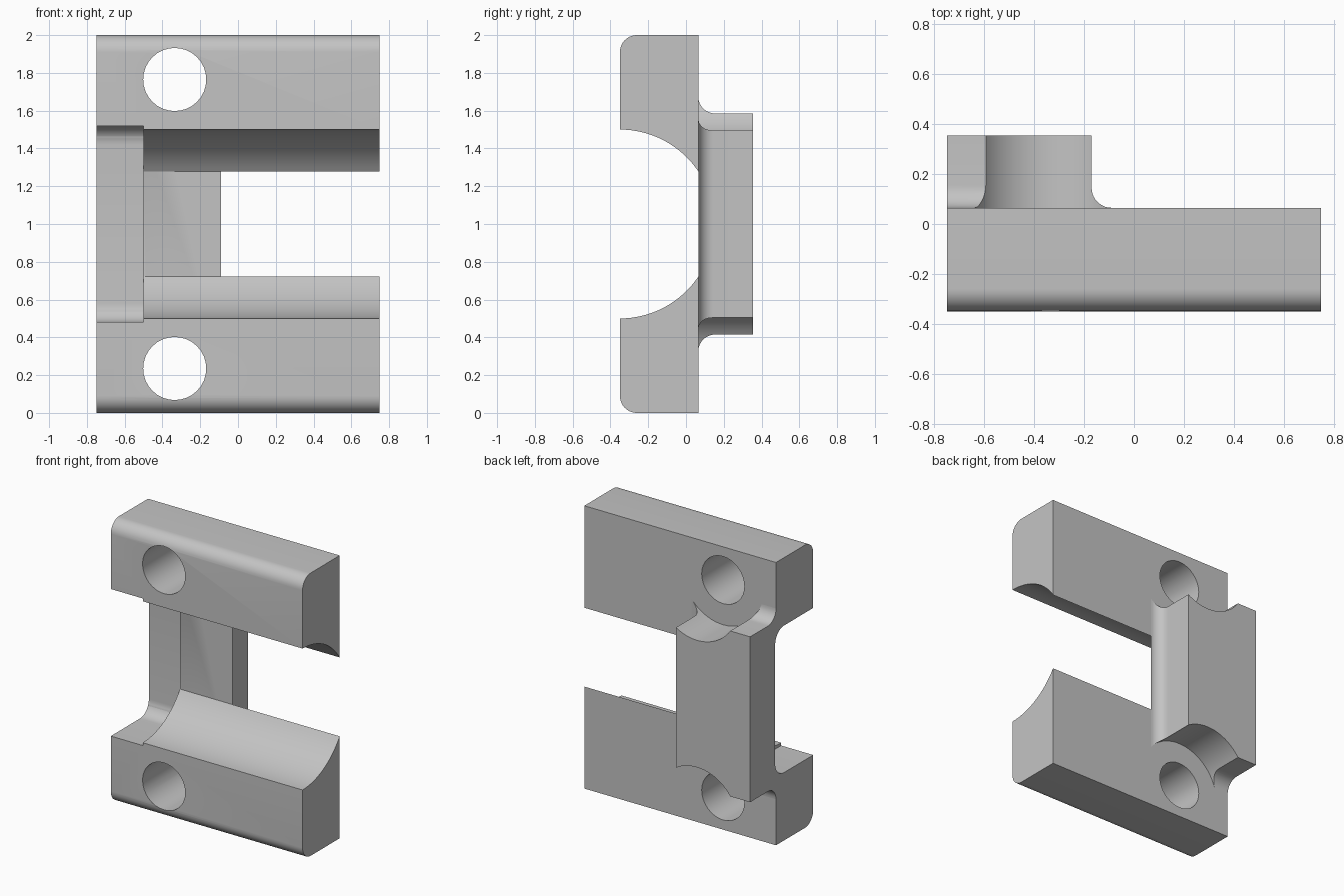
import bpy
import bmesh
from math import cos, sin, radians
from mathutils import Vector

cube = bpy.data.objects.get("Cube")
if cube:
    bpy.data.objects.remove(cube, do_unlink=True)

# Main dimensions
HALF_W = 0.75
FRONT, SEAT, BACK = -0.35, 0.065, 0.355
MID = 1.0
HOLE_X, HOLE_Z = -0.335, 1.765
POCKET_X = -0.5

metal = bpy.data.materials.new("plain grey")
metal.use_nodes = True
GREY = (0.55, 0.55, 0.55, 1)
metal.diffuse_color = GREY
metal.node_tree.nodes["Principled BSDF"].inputs["Base Color"].default_value = GREY


def arc(cx, cy, r, start, end, steps=10):
    """Points along a circular arc, angles in degrees."""
    angles = [radians(start + (end - start) * i / steps) for i in range(steps + 1)]
    return [(cx + r * cos(a), cy + r * sin(a)) for a in angles]


def prism(name, outline, axis, low, high):
    """Extrude a flat outline along the x, y or z axis."""
    place = {"x": lambda p, t: (t, p[0], p[1]),
             "y": lambda p, t: (p[0], t, p[1]),
             "z": lambda p, t: (p[0], p[1], t)}[axis]
    bm = bmesh.new()
    face = bm.faces.new([bm.verts.new(place(p, low)) for p in outline])
    grown = bmesh.ops.extrude_face_region(bm, geom=[face])
    moved = [g for g in grown["geom"] if isinstance(g, bmesh.types.BMVert)]
    shift = Vector(place((0, 0), high - low))
    bmesh.ops.translate(bm, verts=moved, vec=shift)
    bmesh.ops.recalc_face_normals(bm, faces=bm.faces)
    mesh = bpy.data.meshes.new(name)
    bm.to_mesh(mesh)
    bm.free()
    mesh.materials.append(metal)
    obj = bpy.data.objects.new(name, mesh)
    bpy.context.collection.objects.link(obj)
    return obj


def activate(obj):
    bpy.ops.object.select_all(action="DESELECT")
    obj.select_set(True)
    bpy.context.view_layer.objects.active = obj


def combine(obj, tool, operation="DIFFERENCE"):
    """Apply a boolean with the tool object."""
    activate(obj)
    mod = obj.modifiers.new("cut", "BOOLEAN")
    mod.operation = operation
    mod.solver = "EXACT"
    mod.object = tool
    bpy.ops.object.modifier_apply(modifier=mod.name)


def mirrored(outline):
    """Reflect the second coordinate about mid height."""
    return [(a, 2 * MID - b) for a, b in reversed(outline)]


def cylinder(name, z, r, low, high, steps):
    ring = arc(HOLE_X, z, r, 0, 360, steps)[:-1]
    return prism(name, ring, "y", low, high)


# Rounded pocket at the closed end, shared by the bars and the bridge
pocket_top = arc(-0.025, 1.42, 0.1, 0, 90) + [(-0.6, 1.52)]
pocket = prism("pocket_cutter", mirrored(pocket_top) + pocket_top,
               "x", -0.9, POCKET_X)
cutters = [pocket]

# Bridge: side profile with flared roots, crossed with a flared plan profile
flare = [(SEAT, 1.675)] + arc(0.155, 1.675, 0.09, 180, 270)[1:] + [(BACK, 1.585)]
bridge = prism("bridge", flare + mirrored(flare), "x", -HALF_W, 0.1)
plan = [(-1, -0.1), (-0.09, -0.1)] + arc(-0.09, 0.145, 0.08, 270, 180)
plan += [(-0.17, 0.6), (-1, 0.6)]
plan_tool = prism("plan_cutter", plan, "z", -0.2, 2.2)
combine(bridge, plan_tool, "INTERSECT")
combine(bridge, pocket)
cutters.append(plan_tool)

# Jaw bars: rounded outer front edge and a concave cylindrical inner face
jaw = arc(FRONT, MID, 0.5, 90, 33.9, 16)
jaw[-1] = (SEAT, jaw[-1][1])
jaw += [(SEAT, 2.0)] + arc(FRONT + 0.09, 1.91, 0.09, 90, 180)

parts = [bridge]
for name, outline, z in (("upper_bar", jaw, HOLE_Z),
                         ("lower_bar", mirrored(jaw), 2 * MID - HOLE_Z)):
    bar = prism(name, outline, "x", -HALF_W, HALF_W)
    combine(bar, pocket)
    # Bolt hole through the bar, and wider clearance in the bridge end
    hole = cylinder("hole_cutter", z, 0.167, -0.6, 0.3, 32)
    clearance = cylinder("clearance_cutter", z, 0.316, -0.1, 0.6, 64)
    combine(bar, hole)
    combine(bridge, clearance)
    cutters += [hole, clearance]
    parts.append(bar)

for cutter in cutters:
    bpy.data.objects.remove(cutter, do_unlink=True)

for part in parts:
    activate(part)
    bpy.ops.object.shade_smooth_by_angle(angle=radians(30))
